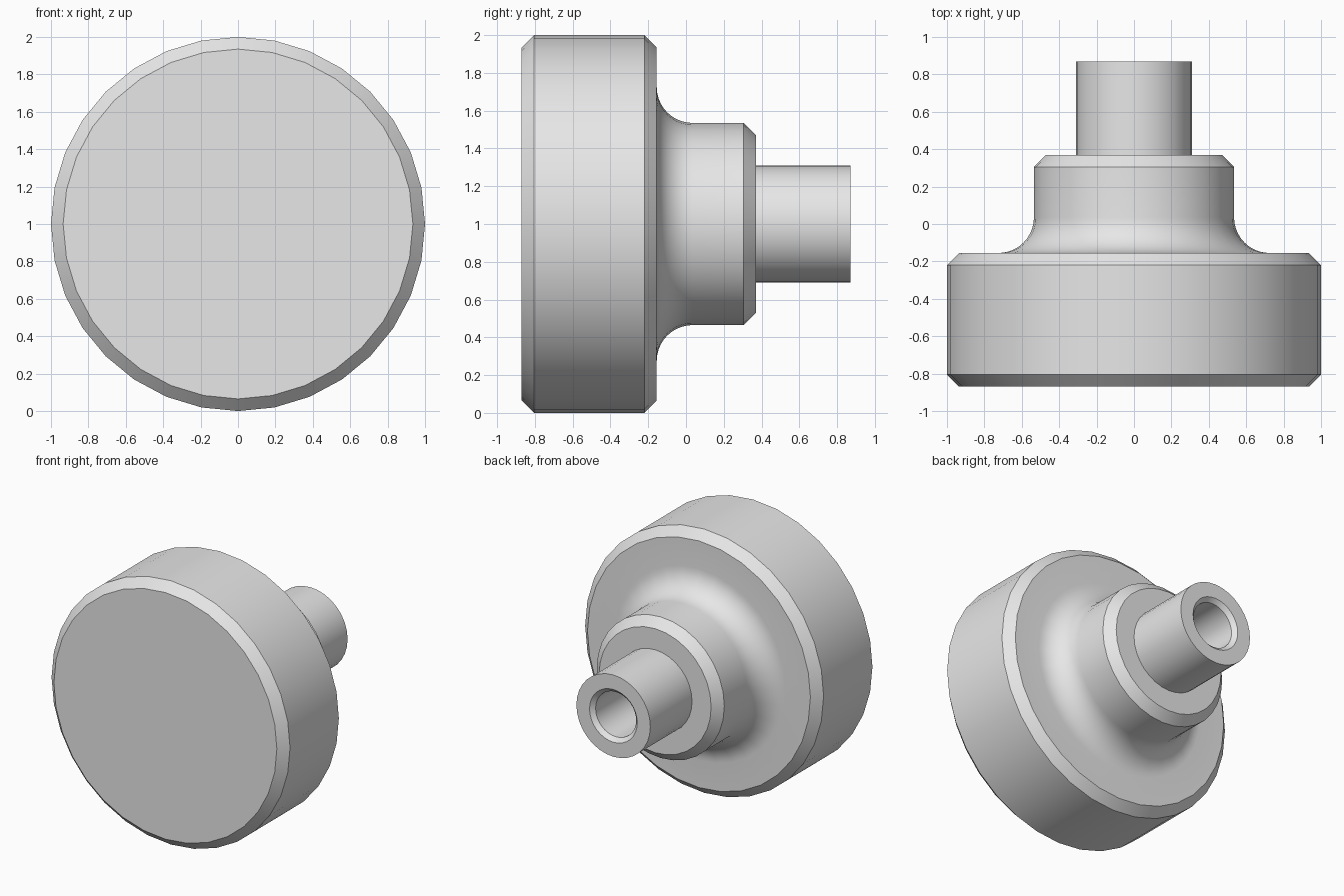
import bpy, bmesh
from math import pi, sin, cos, radians
from mathutils import Matrix, Vector

SIDES = 32
AXIS_HEIGHT = 1.0

if "Cube" in bpy.data.objects:
    bpy.data.objects.remove(bpy.data.objects["Cube"])

gray = bpy.data.materials.new("light_gray")
gray.use_nodes = True
colour = (0.8, 0.8, 0.8, 1)
gray.diffuse_color = colour
gray.node_tree.nodes["Principled BSDF"].inputs["Base Color"].default_value = colour


def lathe(name, profile):
    """Turn a (radius, y) profile around the horizontal y axis."""
    bm = bmesh.new()
    verts = [bm.verts.new((0, y, r)) for r, y in profile]
    edges = [bm.edges.new(pair) for pair in zip(verts, verts[1:])]
    bmesh.ops.spin(bm, geom=verts + edges, cent=(0, 0, 0), axis=(0, 1, 0),
                   angle=2 * pi, steps=SIDES, use_merge=True)
    bmesh.ops.remove_doubles(bm, verts=bm.verts, dist=0.0005)
    bmesh.ops.recalc_face_normals(bm, faces=bm.faces)
    bm.transform(Matrix.Translation(Vector((0, 0, AXIS_HEIGHT))))
    mesh = bpy.data.meshes.new(name)
    bm.to_mesh(mesh)
    bm.free()
    mesh.materials.append(gray)
    obj = bpy.data.objects.new(name, mesh)
    bpy.context.collection.objects.link(obj)
    bpy.ops.object.select_all(action="DESELECT")
    obj.select_set(True)
    bpy.context.view_layer.objects.active = obj
    bpy.ops.object.shade_smooth_by_angle(angle=radians(30))
    return obj


# Wide disc with chamfered rims
head = [(0, -0.87), (0.935, -0.87), (1, -0.805), (1, -0.22), (0.935, -0.155)]

# Concave fillet from the disc into the hub
FILLET, HUB_R = 0.19, 0.535
steps = 10
fillet = [(HUB_R + FILLET * (1 - sin(a)), -0.155 + FILLET * (1 - cos(a)))
          for a in (pi / 2 * i / steps for i in range(steps + 1))]

# Hub with a chamfered back edge, then the hollow stem
hub = [(HUB_R, 0.305), (0.47, 0.37)]
stem = [(0.31, 0.37), (0.31, 0.87)]
bore = [(0.2, 0.87), (0.17, 0.84), (0.17, 0.37), (0, 0.37)]

lathe("knob_body", head + fillet + hub + stem + bore)
